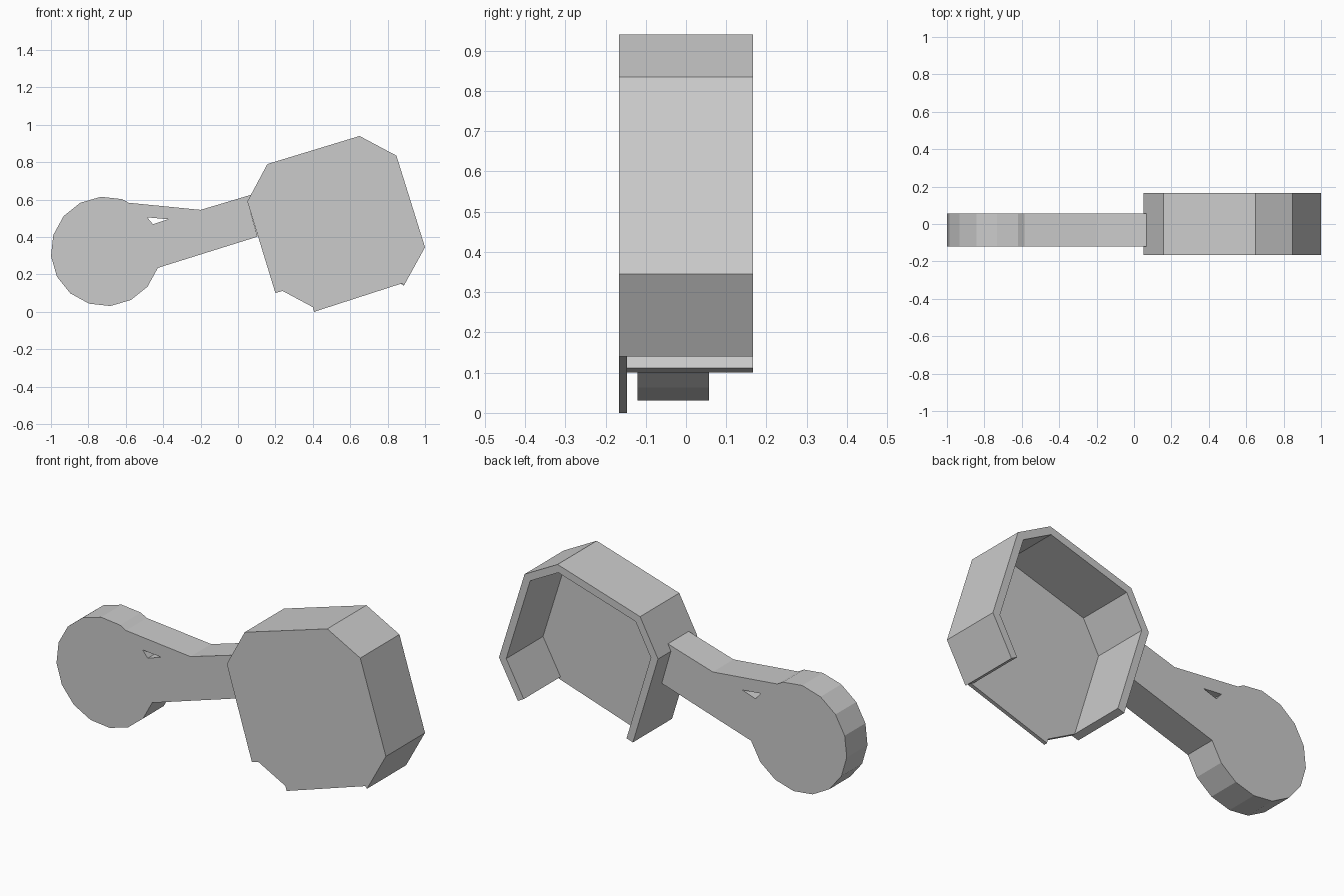
import bpy
import bmesh
from math import radians, cos, sin
from mathutils import Vector

cube = bpy.data.objects.get("Cube")
if cube:
    bpy.data.objects.remove(cube, do_unlink=True)

grey = bpy.data.materials.new("plain_grey")
grey.use_nodes = True
colour = (0.6, 0.6, 0.6, 1.0)
grey.diffuse_color = colour
grey.node_tree.nodes["Principled BSDF"].inputs["Base Color"].default_value = colour


def extrude_profile(name, loops, y_front, y_back):
    """Fill the x-z loops (outline first, then holes) and extrude along y."""
    bm = bmesh.new()
    for loop in loops:
        verts = [bm.verts.new((x, y_front, z)) for x, z in loop]
        for a, b in zip(verts, verts[1:] + verts[:1]):
            bm.edges.new((a, b))
    bmesh.ops.triangle_fill(bm, edges=bm.edges[:], use_beauty=True, use_dissolve=False)
    result = bmesh.ops.extrude_face_region(bm, geom=bm.faces[:], use_keep_orig=True)
    moved = [g for g in result["geom"] if isinstance(g, bmesh.types.BMVert)]
    bmesh.ops.translate(bm, verts=moved, vec=(0, y_back - y_front, 0))
    bmesh.ops.recalc_face_normals(bm, faces=bm.faces[:])
    mesh = bpy.data.meshes.new(name)
    bm.to_mesh(mesh)
    bm.free()
    mesh.materials.append(grey)
    obj = bpy.data.objects.new(name, mesh)
    bpy.context.collection.objects.link(obj)
    return obj


def offset_path(path, distance):
    """Mitred copy of an open path, shifted to its right."""
    pts = [Vector(p) for p in path]
    dirs = [(b - a).normalized() for a, b in zip(pts, pts[1:])]
    normals = [Vector((d.y, -d.x)) for d in dirs]
    shifted = []
    for i, p in enumerate(pts):
        n1 = normals[max(i - 1, 0)]
        n2 = normals[min(i, len(normals) - 1)]
        shifted.append(tuple(p + (n1 + n2) * distance / (1 + n1.dot(n2))))
    return shifted


# Hollow head: rim wall open at the back and bottom
rim = [(0.2, 0.1), (0.05, 0.59), (0.157, 0.79), (0.65, 0.94),
       (0.847, 0.835), (1.0, 0.345), (0.887, 0.14)]
inner = offset_path(rim, 0.04)
extrude_profile("head_rim", [rim + inner[::-1]], -0.147, 0.167)

# Thin front plate closing the head
plate = rim + [(0.877, 0.152), (0.407, 0.0), (0.4, 0.025), inner[0]]
extrude_profile("head_front_plate", [plate], -0.167, -0.147)

# Arm with a round faceted end and a small triangular through hole
round_end = [(-0.708 + 0.293 * cos(radians(a)), 0.323 + 0.293 * sin(radians(a)))
             for a in (72.5 + 22.5 * i for i in range(13))]
bar = [(0.105, 0.402), (0.051, 0.588), (0.068, 0.625), (-0.2, 0.545), (-0.585, 0.583)]
hole = [(-0.485, 0.505), (-0.375, 0.495), (-0.455, 0.468)]
extrude_profile("arm", [round_end + bar, hole], -0.12, 0.057)
